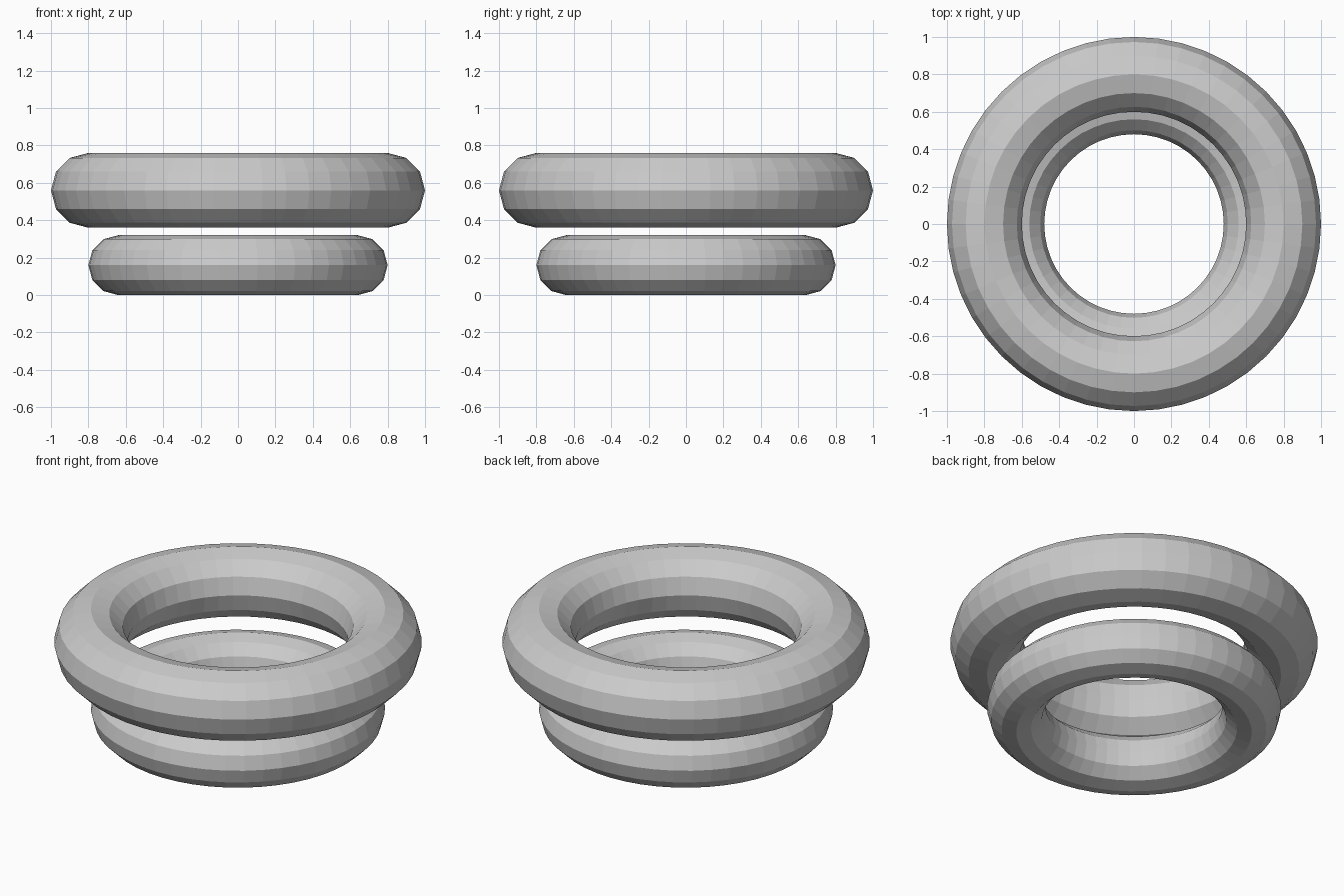
import bpy

if "Cube" in bpy.data.objects:
    bpy.data.objects.remove(bpy.data.objects["Cube"])

# One plain grey for both rings
grey = bpy.data.materials.new("light_grey")
grey.diffuse_color = (0.6, 0.6, 0.6, 1.0)
grey.use_nodes = True
grey.node_tree.nodes["Principled BSDF"].inputs["Base Color"].default_value = grey.diffuse_color


def ring(name, major, minor, z):
    bpy.ops.mesh.primitive_torus_add(
        major_segments=48, minor_segments=12,
        major_radius=major, minor_radius=minor, location=(0, 0, z))
    obj = bpy.context.object
    obj.name = name
    obj.data.materials.clear()
    obj.data.materials.append(grey)
    for p in obj.data.polygons:   # faceted look
        p.use_smooth = False
    return obj


# Small ring on the ground, larger ring floating just above it
ring("lower_ring", 0.64, 0.16, 0.16)
ring("upper_ring", 0.80, 0.20, 0.56)
